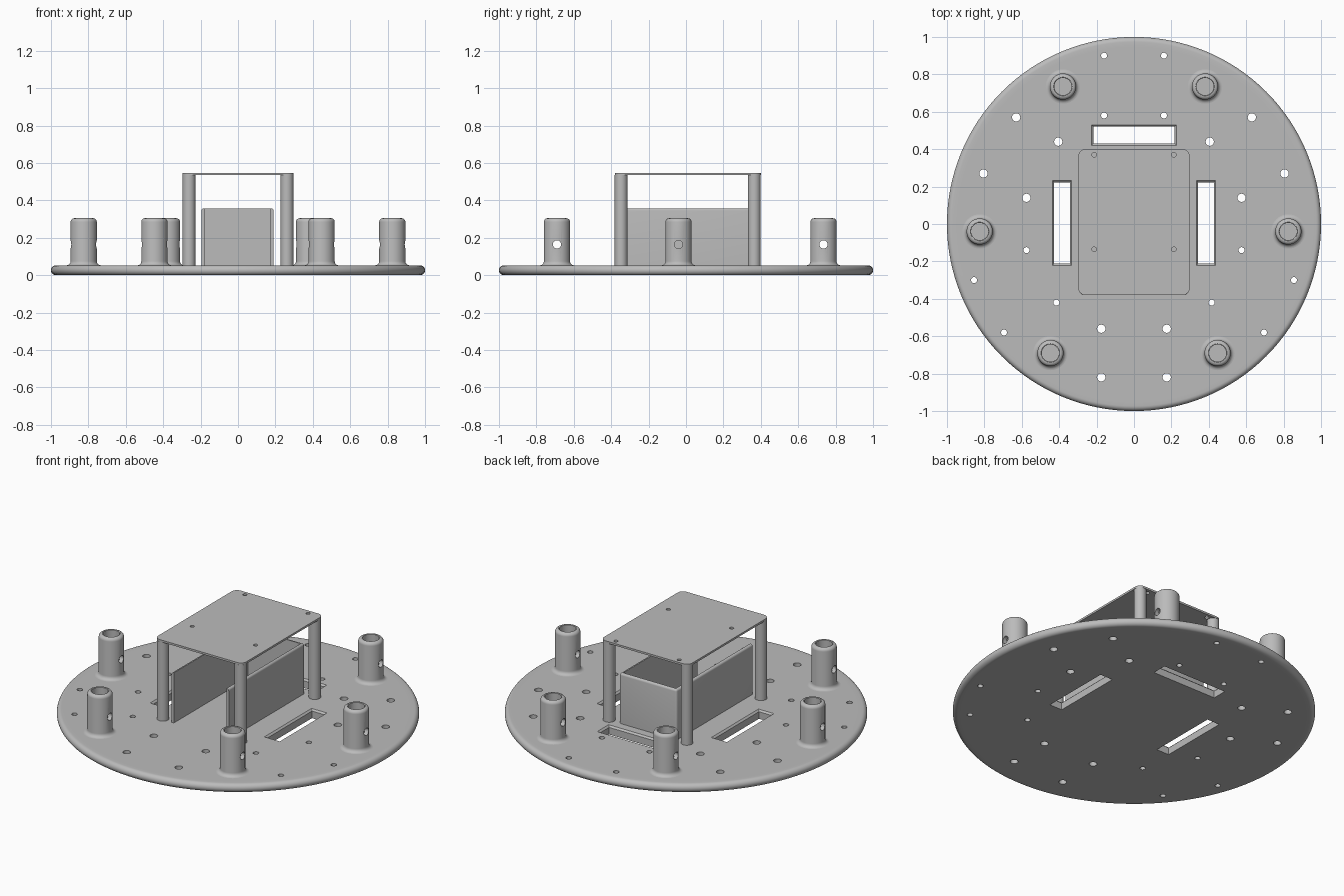
import bpy, bmesh, math
from mathutils import Matrix, Vector

cube = bpy.data.objects.get("Cube")
if cube:
    bpy.data.objects.remove(cube, do_unlink=True)

grey = bpy.data.materials.new("plain grey")
grey.use_nodes = True
colour = (0.5, 0.5, 0.5, 1)
grey.diffuse_color = colour
grey.node_tree.nodes["Principled BSDF"].inputs["Base Color"].default_value = colour

PLATE_TOP = 0.053


def finish(name, bm, cutter=None):
    """Turn a bmesh into an object, cut it with another bmesh, and shade it."""
    def make(label, source):
        bmesh.ops.recalc_face_normals(source, faces=source.faces)
        mesh = bpy.data.meshes.new(label)
        source.to_mesh(mesh)
        source.free()
        mesh.materials.append(grey)
        obj = bpy.data.objects.new(label, mesh)
        bpy.context.collection.objects.link(obj)
        return obj

    obj = make(name, bm)
    if cutter:
        tool = make(name + "_cutter", cutter)
        tool.hide_render = True
        mod = obj.modifiers.new("cut", "BOOLEAN")
        mod.operation, mod.solver, mod.object = "DIFFERENCE", "EXACT", tool
        graph = bpy.context.evaluated_depsgraph_get()
        cut_mesh = bpy.data.meshes.new_from_object(obj.evaluated_get(graph))
        obj.modifiers.clear()
        obj.data = cut_mesh
        bpy.data.objects.remove(tool, do_unlink=True)
    bpy.ops.object.select_all(action="DESELECT")
    obj.select_set(True)
    bpy.context.view_layer.objects.active = obj
    bpy.ops.object.shade_smooth_by_angle(angle=math.radians(30))
    return obj


def loft(bm, rings):
    """Skin a stack of point loops and cap both ends."""
    loops = [[bm.verts.new(p) for p in ring] for ring in rings]
    n = len(loops[0])
    for a, b in zip(loops, loops[1:]):
        for i in range(n):
            j = (i + 1) % n
            bm.faces.new((a[i], a[j], b[j], b[i]))
    bm.faces.new(loops[0])
    bm.faces.new(loops[-1])


def circle(x, y, z, r, n):
    return [(x + r * math.cos(math.tau * i / n), y + r * math.sin(math.tau * i / n), z)
            for i in range(n)]


def rect(x, y, z, hx, hy):
    return [(x + sx * hx, y + sy * hy, z) for sx, sy in ((-1, -1), (1, -1), (1, 1), (-1, 1))]


def rounded_rect(x, y, z, hx, hy, r, steps=6):
    points = []
    for k, (sx, sy) in enumerate(((1, 1), (-1, 1), (-1, -1), (1, -1))):
        for i in range(steps + 1):
            a = math.pi / 2 * (k + i / steps)
            points.append((x + sx * (hx - r) + r * math.cos(a),
                           y + sy * (hy - r) + r * math.sin(a), z))
    return points


def drill(bm, x, y, r, low, high):
    loft(bm, [circle(x, y, z, r, 24) for z in (low, high)])


def arc(cr, cz, r, start, end, steps):
    """Profile points (radius, height) along an arc given in degrees."""
    angles = [math.radians(start + (end - start) * i / steps) for i in range(steps + 1)]
    return [(cr + r * math.cos(a), cz + r * math.sin(a)) for a in angles]


# Round base plate with a rounded rim
half = PLATE_TOP / 2
profile = [(0.95, 0)] + arc(1 - half, half, half, -90, 90, 12) + [(0.95, PLATE_TOP)]
base = bmesh.new()
loft(base, [circle(0, 0, z, r, 128) for r, z in profile])

# Screw holes and slots in the base
holes = bmesh.new()
large = ((0.63, 0.57), (0.405, 0.44), (0.805, 0.27), (0.575, 0.14), (0.175, -0.56), (0.175, -0.82))
small = ((0.16, 0.9), (0.16, 0.58), (0.575, -0.14), (0.855, -0.3), (0.415, -0.42), (0.695, -0.58))
for radius, spots in ((0.022, large), (0.016, small)):
    for x, y in spots:
        for side in (-1, 1):
            drill(holes, side * x, y, radius, -0.1, 0.15)
for x, y, hx, hy in ((0, 0.475, 0.217, 0.045), (-0.385, 0.005, 0.042, 0.217), (0.385, 0.005, 0.042, 0.217)):
    loft(holes, [rect(x, y, z, hx + g, hy + g) for z, g in
                 ((-0.1, 0), (PLATE_TOP - 0.01, 0), (PLATE_TOP + 0.01, 0.02))])
finish("base_plate", base, holes)

# Hollow sockets with a flared foot, rounded top and a cross hole
fillet = 0.022
socket = [(0.07 + fillet, 0.04)]
socket += arc(0.07 + fillet, PLATE_TOP + fillet, fillet, 270, 180, 6)
socket += arc(0.05, 0.285, 0.02, 0, 90, 6) + [(0.046, 0.303), (0.046, 0.06)]
for label, x, y in (("back", 0.38, 0.735), ("middle", 0.825, -0.04), ("front", 0.447, -0.69)):
    for side, word in ((1, "left"), (-1, "right")):
        bm = bmesh.new()
        loft(bm, [circle(side * x, y, z, r, 40) for r, z in socket])
        hole = bmesh.new()
        drill(hole, 0, 0, 0.022, -0.15, 0.15)
        turn = Matrix.Translation((side * x, y, 0.165)) @ Matrix.Rotation(math.pi / 2, 4, "Y")
        bmesh.ops.transform(hole, matrix=turn, verts=hole.verts)
        finish(f"{label}_{word}_socket", bm, hole)

# Inner three-sided housing, open at the front and top
left, right, front, back, wall, top = -0.196, 0.19, -0.36, 0.37, 0.016, 0.358
outline = [(left, front), (left, back), (right, back), (right, front),
           (right - wall, front), (right - wall, back - wall),
           (left + wall, back - wall), (left + wall, front)]
bm = bmesh.new()
loft(bm, [[(x, y, z) for x, y in outline] for z in (PLATE_TOP - 0.01, top)])


def is_outer(v):
    return min(abs(v.co.x - left), abs(v.co.x - right), abs(v.co.y - back)) < 1e-4


outer_edges = []
for e in bm.edges:
    a, b = e.verts
    if not (is_outer(a) and is_outer(b)):
        continue
    upright = abs(a.co.z - b.co.z) > 0.1 and a.co.y > back - 1e-4
    rim = min(a.co.z, b.co.z) > top - 1e-4
    if upright or rim:
        outer_edges.append(e)
bmesh.ops.bevel(bm, geom=outer_edges, offset=0.012, segments=4, profile=0.5, affect="EDGES")
finish("inner_housing", bm)

# Four columns under the raised deck
deck_low, deck_high = 0.535, 0.547
for y, label in ((-0.347, "front"), (0.365, "back")):
    for x, word in ((0.262, "left"), (-0.262, "right")):
        bm = bmesh.new()
        loft(bm, [circle(x, y, z, 0.034, 32) for z in (PLATE_TOP - 0.01, deck_low)])
        finish(f"{label}_{word}_column", bm)

# Raised deck with rounded corners and four screw holes
deck = bmesh.new()
loft(deck, [rounded_rect(0, 0.01, z, 0.297, 0.39, 0.036) for z in (deck_low, deck_high)])
screws = bmesh.new()
for x in (-0.213, 0.213):
    for y in (-0.135, 0.37):
        drill(screws, x, y, 0.012, 0.5, 0.6)
finish("raised_deck", deck, screws)
